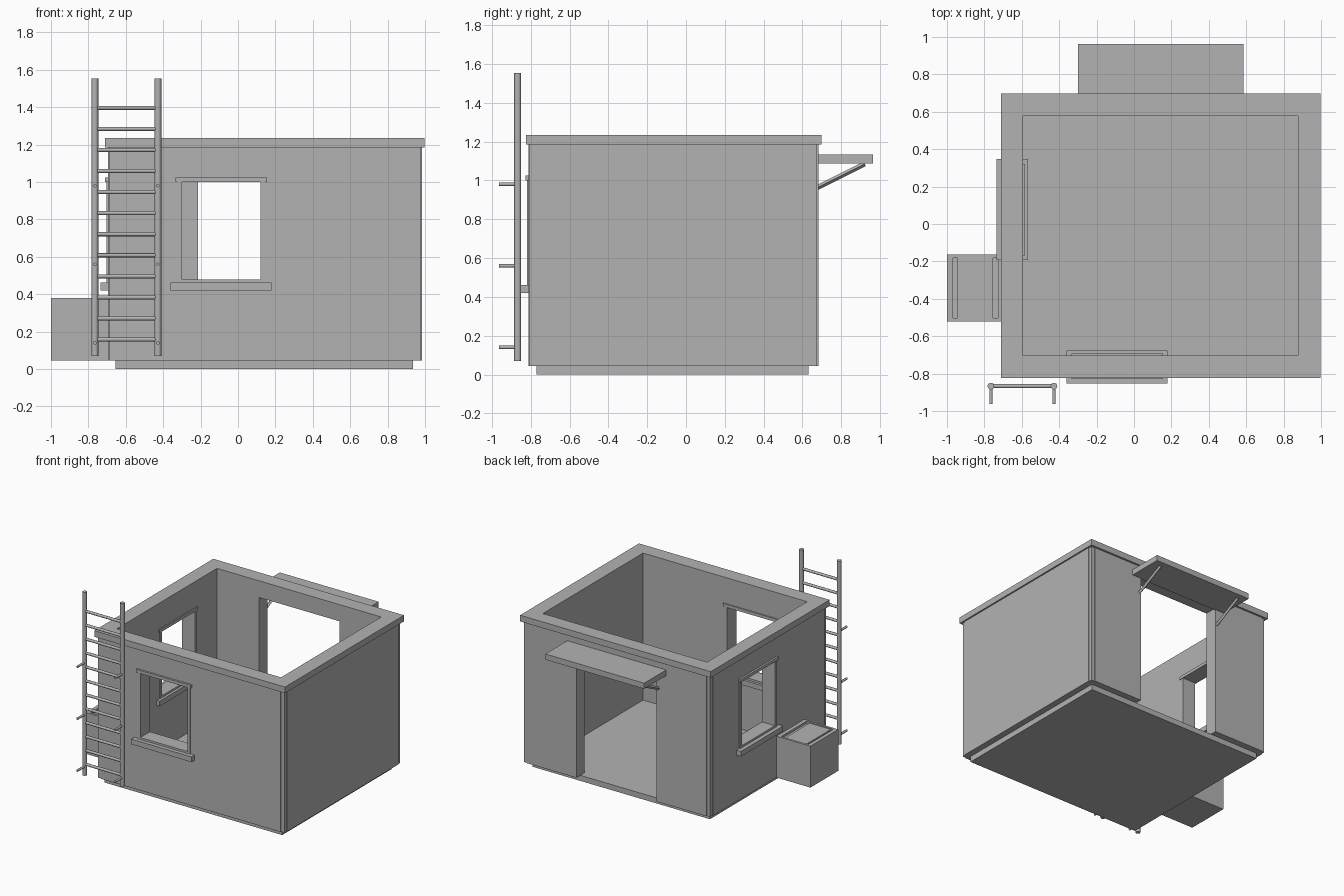
import bpy, bmesh, math
from mathutils import Vector

if "Cube" in bpy.data.objects:
    bpy.data.objects.remove(bpy.data.objects["Cube"])

grey = bpy.data.materials.new("plain_grey")
grey.diffuse_color = (0.45, 0.45, 0.45, 1)
grey.use_nodes = True
grey.node_tree.nodes["Principled BSDF"].inputs["Base Color"].default_value = grey.diffuse_color


def finish(name, bm):
    bmesh.ops.recalc_face_normals(bm, faces=bm.faces)
    me = bpy.data.meshes.new(name)
    bm.to_mesh(me)
    bm.free()
    me.materials.append(grey)
    ob = bpy.data.objects.new(name, me)
    bpy.context.collection.objects.link(ob)
    return ob


def box(name, x, y, z):
    bm = bmesh.new()
    bmesh.ops.create_cube(bm, size=1)
    for v in bm.verts:
        v.co = [r[0] if c < 0 else r[1] for c, r in zip(v.co, (x, y, z))]
    return finish(name, bm)


def prism(name, pts, z0, z1):
    bm = bmesh.new()
    face = bm.faces.new([bm.verts.new((x, y, z0)) for x, y in pts])
    ext = bmesh.ops.extrude_face_region(bm, geom=[face])
    for v in ext["geom"]:
        if isinstance(v, bmesh.types.BMVert):
            v.co.z = z1
    return finish(name, bm)


def rod(name, a, b, r, sides=12):
    a, b = Vector(a), Vector(b)
    bm = bmesh.new()
    bmesh.ops.create_cone(bm, cap_ends=True, segments=sides, radius1=r, radius2=r, depth=(b - a).length)
    ob = finish(name, bm)
    ob.rotation_euler = (b - a).to_track_quat('Z', 'Y').to_euler()
    ob.location = (a + b) / 2
    if sides > 4:
        bpy.ops.object.select_all(action='DESELECT')
        ob.select_set(True)
        bpy.context.view_layer.objects.active = ob
        bpy.ops.object.shade_smooth_by_angle(angle=math.radians(40))
    return ob


def cut(ob, x, y, z):
    cutter = box("cutter", x, y, z)
    mod = ob.modifiers.new("cut", 'BOOLEAN')
    mod.object, mod.operation, mod.solver = cutter, 'DIFFERENCE', 'EXACT'
    bpy.context.view_layer.objects.active = ob
    bpy.ops.object.modifier_apply(modifier=mod.name)
    bpy.data.objects.remove(cutter)


X0, X1, Y0, Y1 = -0.695, 0.985, -0.812, 0.682        # outer wall
IX, IY = (-0.593, 0.877), (-0.703, 0.578)            # inner room

# floor slab
box("floor_base", (-0.655, 0.935), (-0.77, 0.63), (0, 0.045))

# walls: outline with small notched corners, hollowed and pierced
s, d = 0.035, 0.006
cx, cy, hx, hy = (X0 + X1) / 2, (Y0 + Y1) / 2, (X1 - X0) / 2, (Y1 - Y0) / 2
corner = [(hx, hy - s), (hx - d, hy - s), (hx - d, hy - d), (hx - s, hy - d), (hx - s, hy)]
outline = []
for sx, sy in ((1, 1), (-1, 1), (-1, -1), (1, -1)):
    pts = [(cx + sx * x, cy + sy * y) for x, y in corner]
    outline += pts if sx * sy > 0 else pts[::-1]
walls = prism("walls", outline, 0.045, 1.185)
cut(walls, IX, IY, (-0.1, 1.4))
FU, LU, WZ = -0.09, 0.077, (0.462, 1.0)              # window centres and height
cut(walls, (FU - 0.23, FU + 0.23), (-1, -0.6), WZ)
cut(walls, (-0.9, -0.5), (LU - 0.23, LU + 0.23), WZ)
cut(walls, (-0.215, 0.505), (0.5, 0.8), (-0.1, 1.1))  # doorway

# coping on top of the walls
cap = box("wall_coping", (-0.71, 0.997), (-0.823, 0.698), (1.185, 1.235))
cut(cap, IX, IY, (1, 1.4))


# windows: u runs along the wall, depth runs from outside to inside
def window(side, u0, outer, inner, place):
    def part(name, u, extra, z):
        x, y = place((u0 + u[0], u0 + u[1]), (outer - extra[0], inner + extra[1]))
        box(side + "_window_" + name, x, y, z)
    part("sill", (-0.27, 0.27), (0.04, 0.027), (0.42, 0.462))
    part("lintel", (-0.245, 0.245), (0.016, 0.01), (1.0, 1.025))
    part("bottom_rail", (-0.21, 0.21), (0.008, 0.006), (0.462, 0.478))
    part("jamb_a", (-0.235, -0.21), (0.008, 0.006), WZ)
    part("jamb_b", (0.21, 0.235), (0.008, 0.006), WZ)


window("front", FU, Y0, IY[0], lambda u, dep: (u, dep))
window("left", LU, X0, IX[0], lambda u, dep: (dep, u))

# canopy over the doorway with two struts
box("door_canopy", (-0.30, 0.585), (0.675, 0.963), (1.087, 1.133))
for i, x in enumerate((-0.23, 0.515)):
    rod(f"canopy_strut_{i}", (x, 0.67, 0.96), (x, 0.92, 1.085), 0.013, 4)

# storage box with recessed rim and lid panel
bin_box = box("side_box", (-1.0, X0 + 0.005), (-0.52, -0.163), (0.045, 0.38))
cut(bin_box, (-0.968, -0.727), (-0.502, -0.181), (0.362, 0.5))
box("side_box_lid", (-0.945, -0.754), (-0.502, -0.181), (0.35, 0.372))

# ladder
LY, LX = -0.867, (-0.765, -0.428)
for i, x in enumerate(LX):
    rod(f"ladder_rail_{i}", (x, LY, 0.07), (x, LY, 1.553), 0.018, 16)
    for j, z in enumerate((0.14, 0.56, 0.98)):
        rod(f"ladder_standoff_{i}_{j}", (x, LY, z), (x, -0.963, z), 0.009, 10)
for i in range(12):
    z = 0.158 + 0.1126 * i
    rod(f"ladder_rung_{i}", (LX[0], LY, z), (LX[1], LY, z), 0.011, 10)
